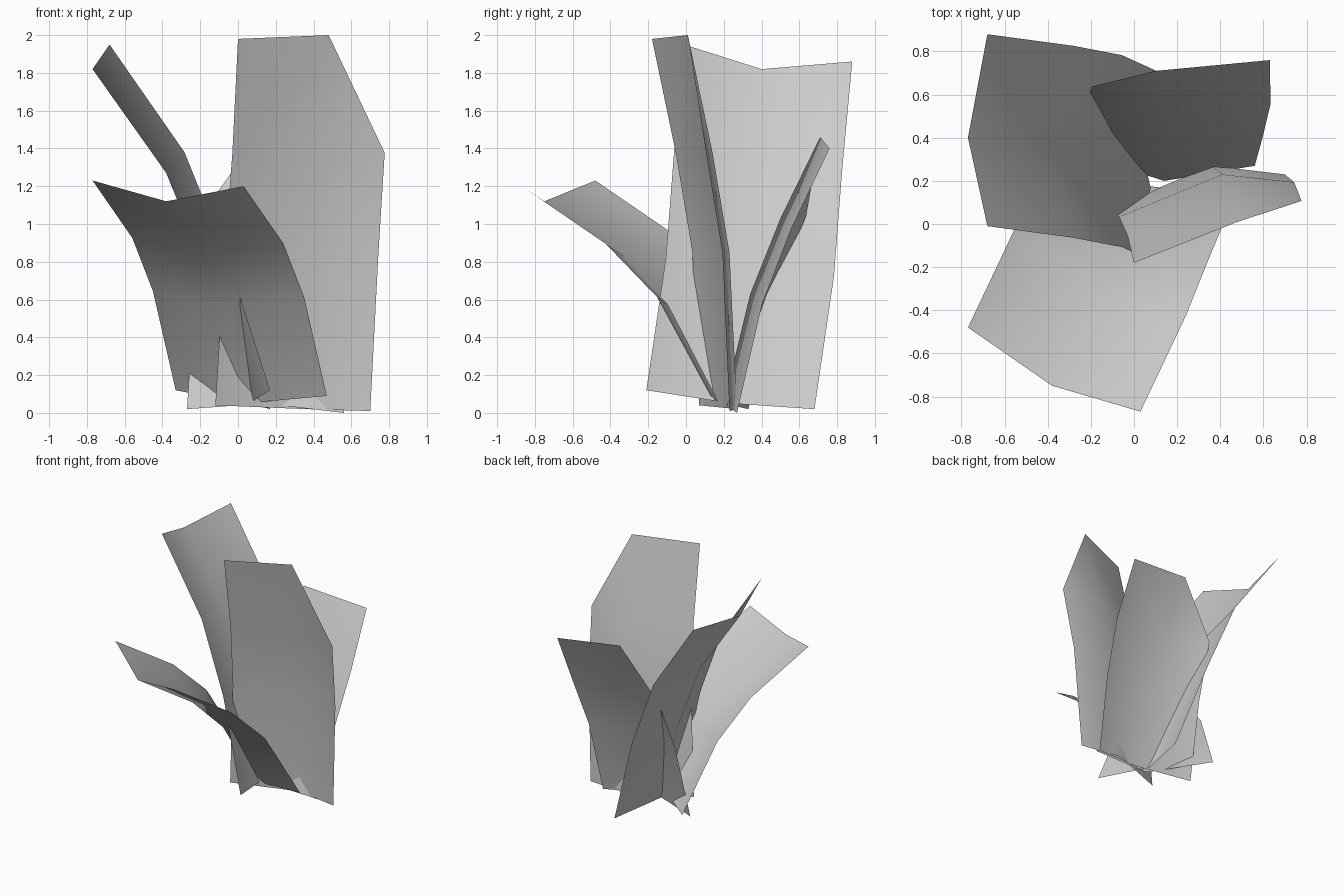
import bpy
from mathutils import Vector

cube = bpy.data.objects.get("Cube")
if cube:
    bpy.data.objects.remove(cube, do_unlink=True)

# Single plain grey for every blade
grey = bpy.data.materials.new("leaf_grey")
grey.use_nodes = True
colour = (0.6, 0.6, 0.6, 1.0)
grey.diffuse_color = colour
grey.node_tree.nodes["Principled BSDF"].inputs["Base Color"].default_value = colour


def blade(name, spine, left, right, cut=None):
    """Folded leaf sheet: a spine with two wings.

    left and right hold the (base, tip) offsets of each edge from the spine;
    cut names the wing whose outer tip corner is clipped off.
    """
    spine = [Vector(p) for p in spine]
    last = len(spine) - 1

    def edge(wing):
        base, tip = Vector(wing[0]), Vector(wing[1])
        return [p + base.lerp(tip, i / last) for i, p in enumerate(spine)]

    columns = [edge(left), spine, edge(right)]
    rows = len(spine)
    verts = [p for column in columns for p in column]
    faces = []
    for c, side in enumerate(("left", "right")):
        for r in range(last):
            a, b = c * rows + r, (c + 1) * rows + r
            face = [a, b, b + 1, a + 1]
            if r == last - 1 and cut == side:
                face.remove(a + 1 if side == "left" else b + 1)
            faces.append(face)
    used = sorted({i for f in faces for i in f})
    faces = [[used.index(i) for i in f] for f in faces]
    mesh = bpy.data.meshes.new(name)
    mesh.from_pydata([verts[i] for i in used], [], faces)
    mesh.materials.append(grey)
    mesh.shade_smooth()
    obj = bpy.data.objects.new(name, mesh)
    bpy.context.collection.objects.link(obj)
    return obj


# Low blade drooping to the front
blade("front_leaf",
      [(0.03, 0.18, 0.05), (-0.08, -0.08, 0.56), (-0.18, -0.33, 0.83), (-0.38, -0.75, 1.12)],
      left=[(-0.36, 0.34, 0.07), (-0.39, 0.27, 0.11)],
      right=[(0.44, -0.05, 0.04), (0.41, -0.12, 0.08)])

# Tall blade leaning to the -x side
blade("side_leaf",
      [(0.06, 0.24, 0.05), (-0.16, 0.33, 0.73), (-0.38, 0.36, 1.27), (-0.77, 0.4, 1.82)],
      left=[(0.11, 0.44, -0.03), (0.09, 0.48, 0.04)],
      right=[(0.11, -0.45, 0.07), (0.09, -0.41, 0.13)])

# Tallest upright blade, clipped at one corner
blade("upright_leaf",
      [(0.36, 0.27, 0.02), (0.41, 0.23, 0.85), (0.45, 0.14, 1.38), (0.48, 0.01, 2.0)],
      left=[(-0.48, -0.2, 0.02), (-0.48, -0.19, -0.02)],
      right=[(0.34, -0.04, -0.01), (0.32, -0.03, 0.0)],
      cut="right")

# Shorter blade leaning to the back, clipped at the other corner
blade("back_leaf",
      [(0.14, 0.2, 0.05), (0.14, 0.34, 0.63), (0.14, 0.5, 1.03), (0.1, 0.71, 1.46)],
      left=[(-0.41, 0.13, -0.03), (-0.3, 0.14, 0.04)],
      right=[(0.42, 0.07, -0.05), (0.53, 0.05, -0.06)],
      cut="left")
